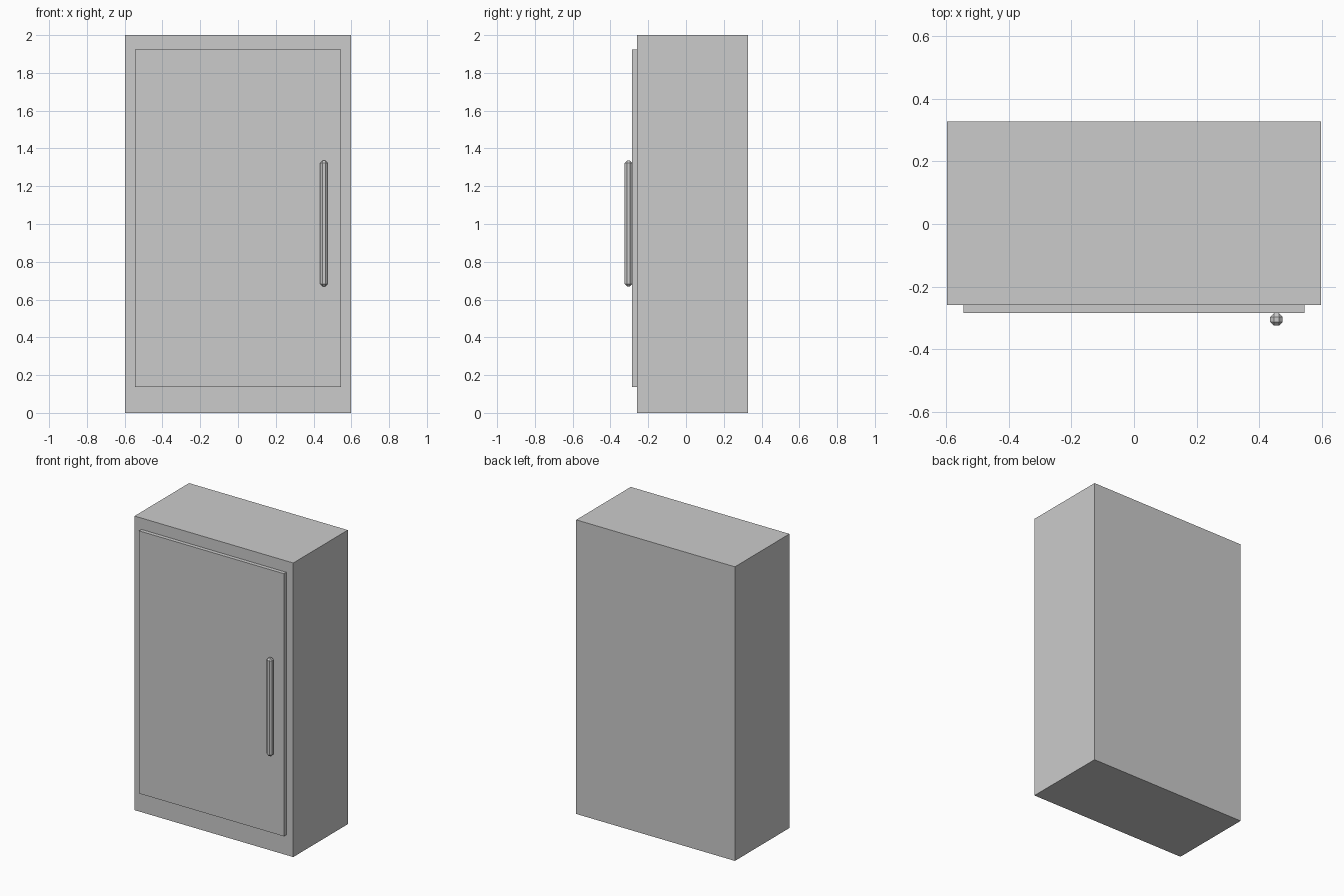
import bpy

default = bpy.data.objects.get("Cube")
if default:
    bpy.data.objects.remove(default, do_unlink=True)


def material(name, colour):
    mat = bpy.data.materials.new(name)
    mat.use_nodes = True
    mat.diffuse_color = colour
    mat.node_tree.nodes["Principled BSDF"].inputs["Base Color"].default_value = colour
    return mat


def box(name, low, high, mat, chamfer=0):
    """Box between two corners, with optional flat chamfered edges."""
    bpy.ops.mesh.primitive_cube_add(
        size=1, location=[(a + b) / 2 for a, b in zip(low, high)])
    obj = bpy.context.object
    obj.name = name
    obj.scale = [b - a for a, b in zip(low, high)]
    bpy.ops.object.transform_apply(location=False, rotation=False, scale=True)
    obj.data.materials.append(mat)
    if chamfer:
        bevel = obj.modifiers.new("Chamfer", "BEVEL")
        bevel.width = chamfer
        bevel.segments = 1
    return obj


grey = material("cool grey", (0.6, 0.6, 0.6, 1))

# Cabinet body, raised door panel and upright pull handle
box("cabinet_body", (-0.597, -0.259, 0), (0.597, 0.327, 2), grey)
box("door", (-0.545, -0.285, 0.137), (0.545, -0.259, 1.923), grey)
box("door_handle", (0.435, -0.325, 0.67), (0.475, -0.285, 1.335), grey, chamfer=0.012)
